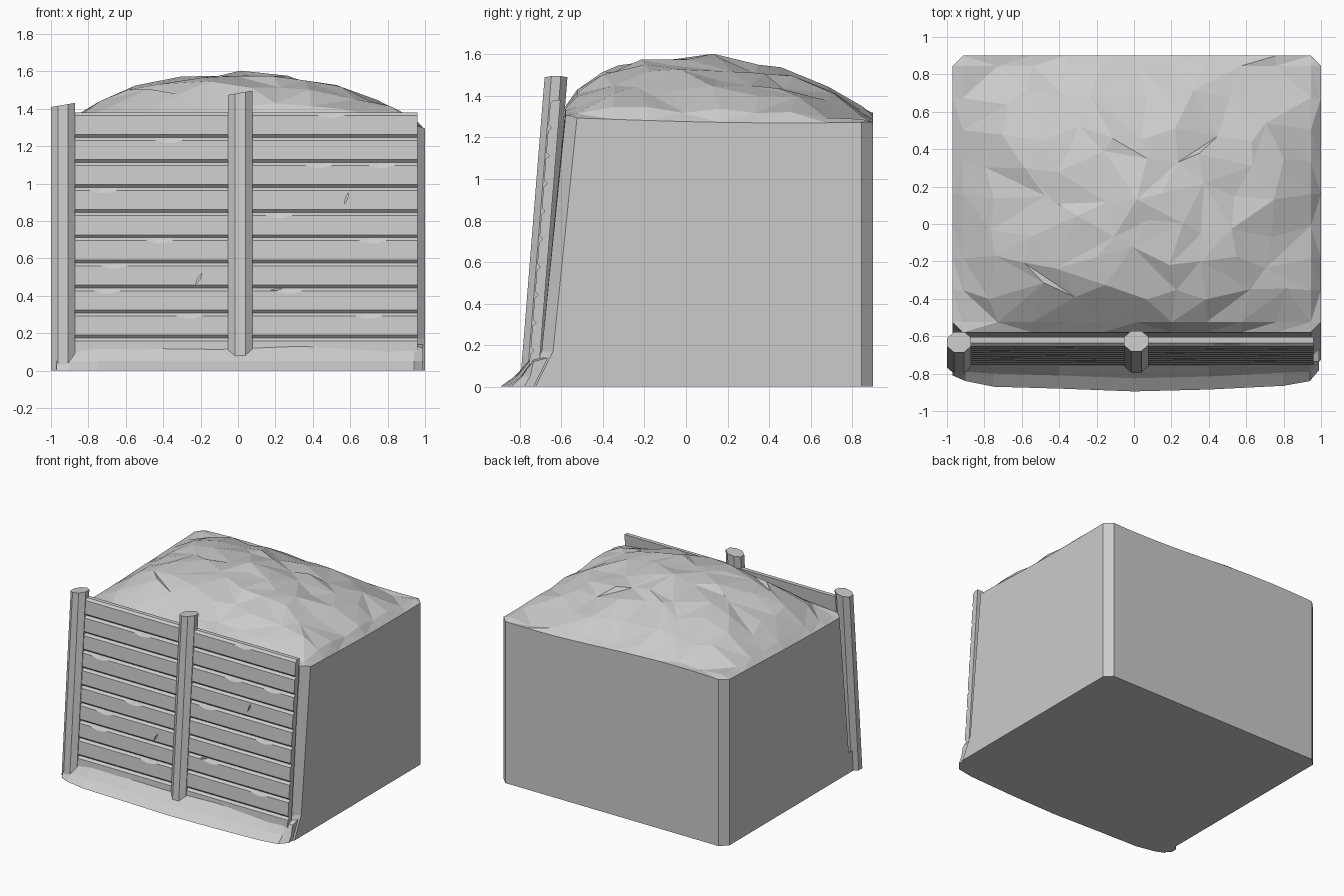
import bpy, bmesh, math, random
from mathutils import Matrix, Vector

random.seed(4)
if "Cube" in bpy.data.objects:
    bpy.data.objects.remove(bpy.data.objects["Cube"], do_unlink=True)

grey = bpy.data.materials.new("plain_grey")
grey.use_nodes = True
grey.diffuse_color = (0.6, 0.6, 0.6, 1)
grey.node_tree.nodes["Principled BSDF"].inputs["Base Color"].default_value = (0.6, 0.6, 0.6, 1)

LEAN = 0.08


def fence_y(z):
    """Depth of the leaning fence plane at a height."""
    return -0.745 + LEAN * z


def finish(name, bm):
    bmesh.ops.recalc_face_normals(bm, faces=bm.faces)
    mesh = bpy.data.meshes.new(name)
    bm.to_mesh(mesh)
    bm.free()
    mesh.materials.append(grey)
    ob = bpy.data.objects.new(name, mesh)
    bpy.context.scene.collection.objects.link(ob)
    return ob


def loft(name, sections):
    """Solid through a row of matching closed sections."""
    bm = bmesh.new()
    rings = [[bm.verts.new(p) for p in s] for s in sections]
    n = len(rings[0])
    for a, b in zip(rings, rings[1:]):
        for i in range(n):
            j = (i + 1) % n
            bm.faces.new((a[i], a[j], b[j], b[i]))
    bm.faces.new(rings[0])
    bm.faces.new(rings[-1])
    return finish(name, bm)


def interp(points, t):
    for (a, u), (b, v) in zip(points, points[1:]):
        if t <= b:
            return u + (v - u) * (t - a) / (b - a)
    return points[-1][1]


# Earth block with a rough mound on top
mound_x = [(-0.97, 0), (-0.88, 0.25), (-0.75, 0.6), (-0.5, 0.86), (-0.2, 0.97),
           (0, 1), (0.2, 0.97), (0.6, 0.72), (0.8, 0.5), (0.95, 0.2), (1, 0)]
mound_y = [(-0.58, 0.12), (-0.47, 0.62), (-0.27, 0.93), (-0.1, 1), (0.13, 0.98),
           (0.3, 0.88), (0.57, 0.68), (0.72, 0.45), (0.85, 0.1), (0.9, 0)]
X0, X1, Y0, Y1, CUT = -0.97, 1.0, -0.58, 0.9, 0.055


def ticks(a, b, n):
    inner = [a + CUT + (b - a - 2 * CUT) * i / n for i in range(n + 1)]
    return [a] + inner + [b]


xs, ys = ticks(X0, X1, 10), ticks(Y0, Y1, 8)
last_x, last_y = len(xs) - 1, len(ys) - 1
bm = bmesh.new()
grid = []
for j, y in enumerate(ys):
    row = []
    for i, x in enumerate(xs):
        side, end = i in (0, last_x), j in (0, last_y)
        px, py = x, y
        if side and end:
            px -= math.copysign(CUT / 2, x)
            py -= math.copysign(CUT / 2, y)
        elif not side and not end and 1 < i < last_x - 1 and 1 < j < last_y - 1:
            px += random.uniform(-0.07, 0.07)
            py += random.uniform(-0.06, 0.06)
        rise = 0.275 * interp(mound_x, px) * interp(mound_y, py)
        rim = 1.295 + 0.025 * math.cos(2.4 * px + 1.5 * py)
        z = rim + rise
        if not side and not end:
            z += random.uniform(-0.025, 0.015)
        row.append(bm.verts.new((px, py, z)))
    grid.append(row)
for j in range(last_y):
    for i in range(last_x):
        a, b, c, d = grid[j][i], grid[j][i + 1], grid[j + 1][i + 1], grid[j + 1][i]
        if random.random() < 0.5:
            bm.faces.new((a, b, c))
            bm.faces.new((a, c, d))
        else:
            bm.faces.new((a, b, d))
            bm.faces.new((b, c, d))
rim_loop = (grid[0] + [r[-1] for r in grid[1:]]
            + grid[-1][-2::-1] + [r[0] for r in grid[-2:0:-1]])
front = set(grid[0]) | {grid[1][0], grid[1][-1]}
upper = rim_loop
for z, shift in ((0.17, -0.115), (0, -0.2)):
    lower = [bm.verts.new((v.co.x, v.co.y + (shift if v in front else 0), z)) for v in rim_loop]
    for k in range(len(upper)):
        m = (k + 1) % len(upper)
        bm.faces.new((upper[k], upper[m], lower[m], lower[k]))
    upper = lower
bm.faces.new(upper)
finish("earth_block", bm)

# Bank of earth along the foot of the fence
bank = [(-0.97, -0.81), (-0.9, -0.84), (-0.75, -0.87), (-0.4, -0.88), (0, -0.895),
        (0.4, -0.885), (0.8, -0.865), (0.94, -0.84), (0.99, -0.78)]
sections = []
for x, y in bank:
    top = 0.13 + random.uniform(-0.015, 0.02)
    mid = min(-0.79, y + 0.07) if y < -0.8 else -0.75
    sections.append([(x, y, 0), (x, mid, 0.05), (x, -0.735, top),
                     (x, -0.66, top + 0.02), (x, -0.6, 0)])
loft("earth_bank", sections)

# Horizontal boards with bevelled edges and chips
chips = {0: [0.5], 1: [-0.37], 2: [0.43, 0.77], 3: [-0.72], 4: [0.22],
         5: [-0.42, 0.72], 6: [-0.66], 7: [-0.7, 0.27], 8: [-0.26, 0.7]}
PITCH, BEV = 0.134, 0.016
boards = []
for k in range(10):
    top = 1.38 - PITCH * k
    low = top - PITCH

    def section(x, chip=0.0):
        pts = [(-0.018, low + BEV), (-0.018, top - BEV - chip), (-0.002, top),
               (0.03, top), (0.03, low), (-0.002, low)]
        return [(x, fence_y(z) + d, z) for d, z in pts]

    stations = [(-0.95, 0), (0.96, 0)]
    for c in chips.get(k, []):
        stations += [(c - 0.07, 0), (c - 0.02, 0.014), (c + 0.02, 0.014), (c + 0.07, 0)]
    boards.append(loft(f"board_{k + 1}", [section(x, c) for x, c in sorted(stations)]))

# Short slanted splits cut into some boards
splits = [(0, -0.71, 1.28, 45), (2, -0.325, 1.075, 75), (3, 0.58, 0.92, 70),
          (6, -0.21, 0.49, 60), (7, 0.21, 0.435, 10)]
for k, x, z, angle in splits:
    bm = bmesh.new()
    bmesh.ops.create_cone(bm, cap_ends=True, segments=4, radius1=1, radius2=1, depth=0.03)
    bm.transform(Matrix.Translation((x, fence_y(z) - 0.02, z))
                 @ Matrix.Rotation(-math.radians(angle), 4, 'Y')
                 @ Matrix.Diagonal((0.035, 1, 0.006, 1))
                 @ Matrix.Rotation(math.pi / 2, 4, 'X'))
    cutter = finish("split_cutter", bm)
    cutter.hide_render = True
    cutter.hide_viewport = True
    mod = boards[k].modifiers.new("split", 'BOOLEAN')
    mod.operation, mod.object, mod.solver = 'DIFFERENCE', cutter, 'EXACT'


# Leaning eight-sided posts
def post(name, x, top, radius):
    sections = []
    for z in (0, top * 0.5, top):
        ring = []
        for s in range(8):
            a = math.pi * (s + 0.5) / 4
            px = x + radius * math.cos(a)
            pz = z + (0.012 * math.cos(a) if z == top else 0)
            ring.append((px, fence_y(pz) + 0.85 * radius * math.sin(a), pz))
        sections.append(ring)
    loft(name, sections)


post("corner_post", -0.935, 1.42, 0.07)
post("middle_post", 0.012, 1.485, 0.07)
